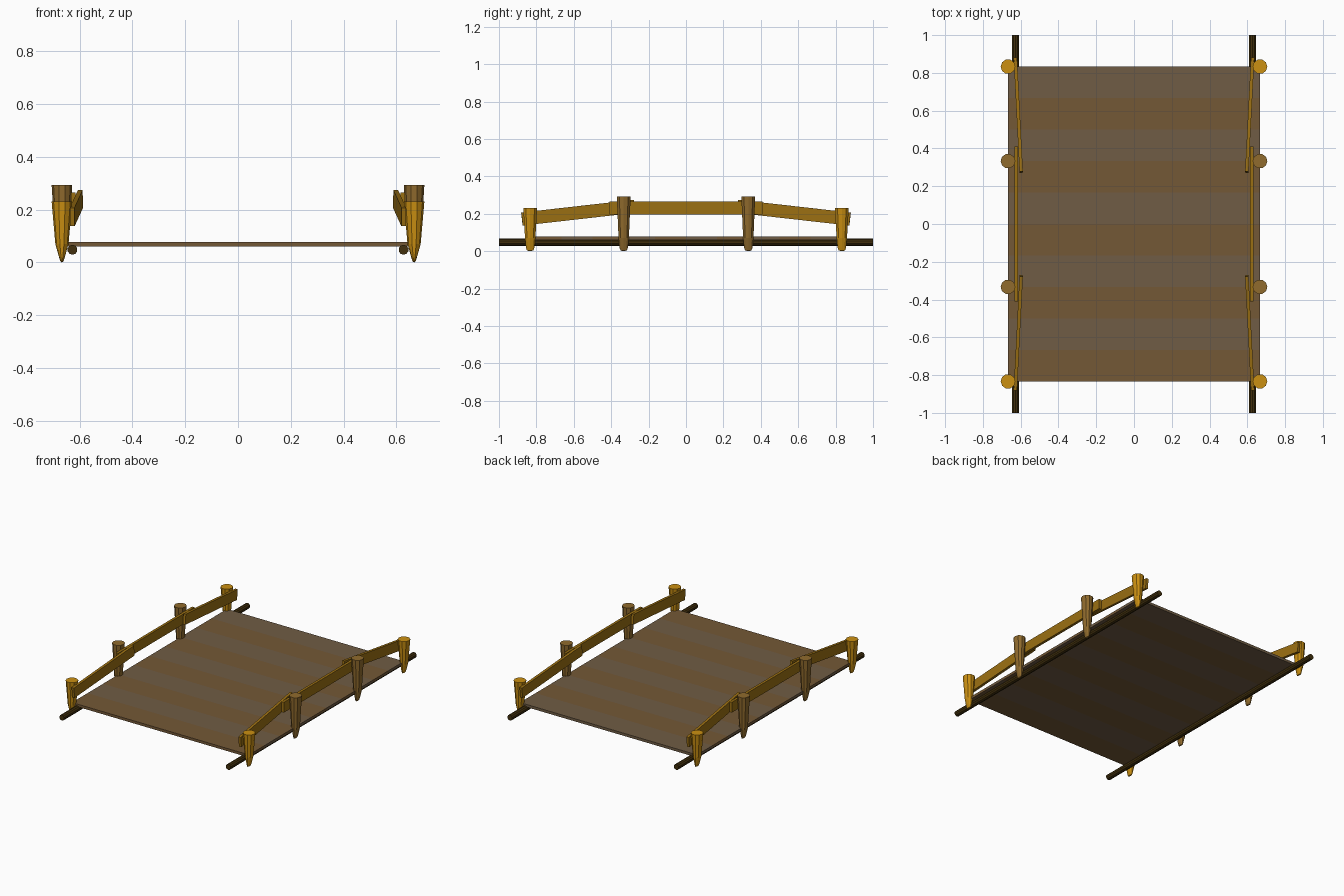
import bpy, bmesh, math
from mathutils import Vector, Matrix

if "Cube" in bpy.data.objects:
    bpy.data.objects.remove(bpy.data.objects["Cube"])


def material(name, rgb):
    m = bpy.data.materials.new(name)
    m.diffuse_color = (*rgb, 1)
    m.use_nodes = True
    m.node_tree.nodes["Principled BSDF"].inputs["Base Color"].default_value = m.diffuse_color
    return m


GOLD = material("gold_wood", (0.60, 0.28, 0.006))
MID = material("weathered_wood", (0.28, 0.147, 0.026))
RAIL = material("rail_wood", (0.33, 0.16, 0.006))
BEAM = material("dark_wood", (0.055, 0.03, 0.004))
PLANK_A = material("plank_brown", (0.175, 0.098, 0.037))
PLANK_B = material("plank_grey", (0.16, 0.107, 0.058))


def finish(name, bm, *mats):
    bmesh.ops.recalc_face_normals(bm, faces=bm.faces)
    me = bpy.data.meshes.new(name)
    bm.to_mesh(me)
    bm.free()
    for m in mats:
        me.materials.append(m)
    ob = bpy.data.objects.new(name, me)
    bpy.context.collection.objects.link(ob)
    return ob


def deck(width, length, z0, z1, count):
    bm = bmesh.new()
    bmesh.ops.create_cube(bm, size=1, matrix=Matrix.Translation((0, 0, (z0 + z1) / 2))
                          @ Matrix.Diagonal((width, length, z1 - z0, 1)))
    step = length / count
    for i in range(1, count):
        bmesh.ops.bisect_plane(bm, geom=bm.verts[:] + bm.edges[:] + bm.faces[:],
                               plane_co=(0, -length / 2 + i * step, 0), plane_no=(0, 1, 0))
    for f in bm.faces:
        row = int((f.calc_center_median().y + length / 2) / step)
        f.material_index = min(max(row, 0), count - 1) % 2
    finish("deck", bm, PLANK_A, PLANK_B)


def post(name, x, y, top, mat, sides=10):
    # tapered stake, sharpened to a chisel tip: (z, x radius, y radius)
    rings = [(0.004, 0.006, 0.018), (0.02, 0.011, 0.024),
             (0.07, 0.025, 0.029), (top, 0.039, 0.039)]
    bm = bmesh.new()
    loops = []
    for z, rx, ry in rings:
        loops.append([bm.verts.new((x + rx * math.cos(a), y + ry * math.sin(a), z))
                      for a in (2 * math.pi * i / sides for i in range(sides))])
    for lo, hi in zip(loops, loops[1:]):
        for i in range(sides):
            j = (i + 1) % sides
            bm.faces.new((lo[i], lo[j], hi[j], hi[i]))
    tip = bm.verts.new((x, y, 0))
    for i in range(sides):
        bm.faces.new((loops[0][(i + 1) % sides], loops[0][i], tip))
    bm.faces.new(loops[-1])
    finish(name, bm, mat)


def board(name, a, b, thick, height):
    # rectangular plank running from point a to point b
    a, b = Vector(a), Vector(b)
    d = (b - a).normalized()
    side = d.cross(Vector((0, 0, 1))).normalized()
    up = side.cross(d)
    rot = Matrix((side, d, up)).transposed().to_4x4()
    bm = bmesh.new()
    bmesh.ops.create_cube(bm, size=1, matrix=Matrix.Translation((a + b) / 2) @ rot
                          @ Matrix.Diagonal((thick, (b - a).length, height, 1)))
    finish(name, bm, RAIL)


# deck with alternating plank tones
deck(1.333, 1.667, 0.06, 0.078, 10)

for s, label in ((-1, "left"), (1, "right")):
    # round support beam under the deck edge
    bm = bmesh.new()
    bmesh.ops.create_cone(bm, cap_ends=True, segments=10, radius1=0.019, radius2=0.019, depth=2,
                          matrix=Matrix.Translation((s * 0.627, 0, 0.048))
                          @ Matrix.Rotation(math.pi / 2, 4, 'X'))
    finish(f"{label}_beam", bm, BEAM)

    # level middle handrail
    board(f"{label}_middle_rail", (s * 0.624, -0.41, 0.23), (s * 0.624, 0.41, 0.23), 0.018, 0.07)

    for t, end in ((-1, "front"), (1, "back")):
        post(f"{label}_{end}_end_post", s * 0.667, t * 0.833, 0.23, GOLD)
        post(f"{label}_{end}_middle_post", s * 0.667, t * 0.333, 0.293, MID)
        # sloping rail from the end post up past the middle post
        board(f"{label}_{end}_sloping_rail", (s * 0.628, t * 0.877, 0.172),
              (s * 0.597, t * 0.275, 0.24), 0.018, 0.07)
